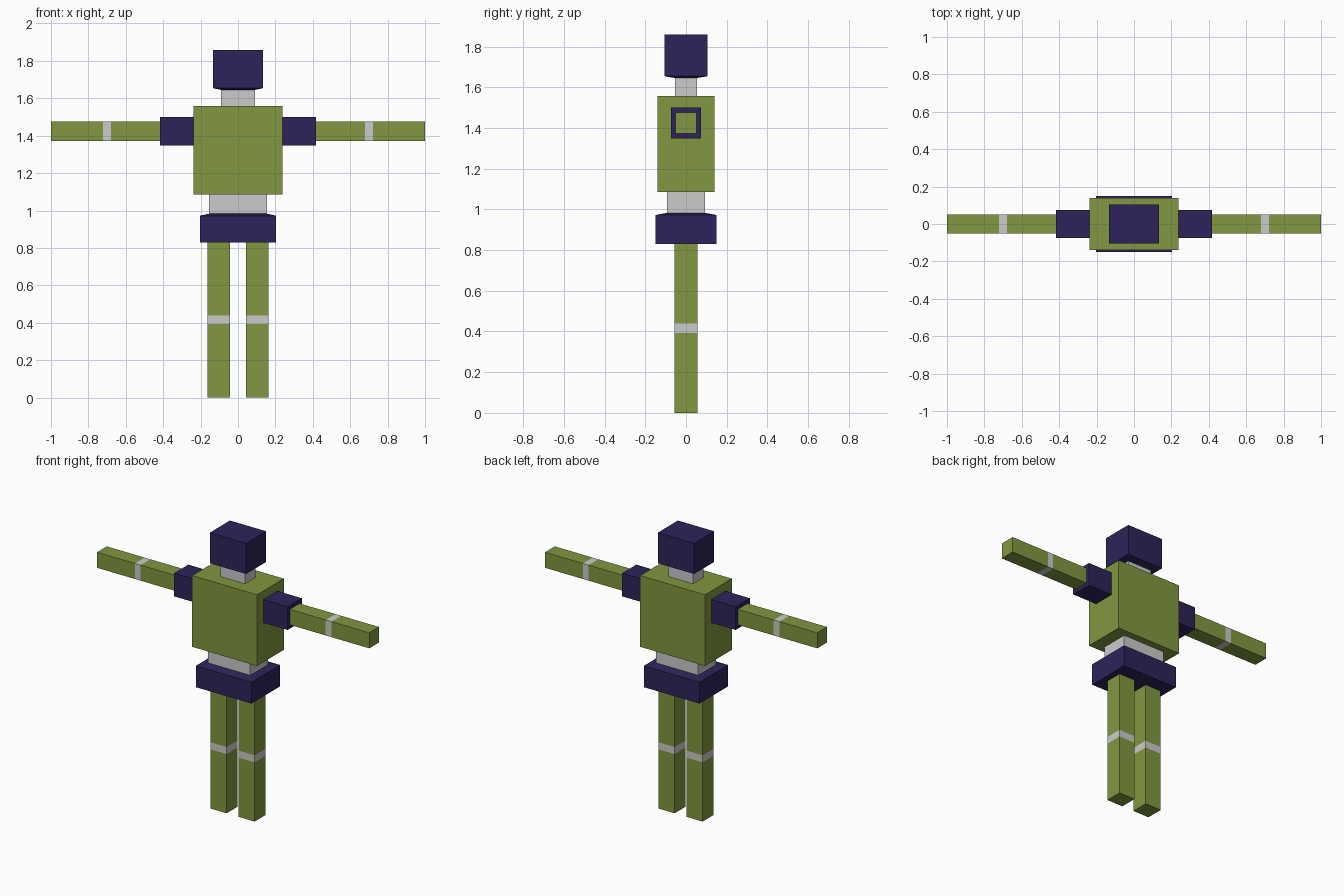
import bpy, bmesh

if "Cube" in bpy.data.objects:
    bpy.data.objects.remove(bpy.data.objects["Cube"])


def material(name, colour):
    m = bpy.data.materials.new(name)
    m.diffuse_color = (*colour, 1)
    m.use_nodes = True
    m.node_tree.nodes["Principled BSDF"].inputs["Base Color"].default_value = m.diffuse_color
    return m


GREEN = material("olive_green", (0.22, 0.31, 0.05))
NAVY = material("dark_navy", (0.026, 0.017, 0.102))


def loft(name, rings, mat=None, cx=0.0):
    """Stack rectangular rings (z, half width, half depth) into a closed block."""
    bm = bmesh.new()
    loops = [[bm.verts.new((cx + sx * hx, sy * hy, z))
              for sx, sy in ((-1, -1), (1, -1), (1, 1), (-1, 1))]
             for z, hx, hy in rings]
    for a, b in zip(loops, loops[1:]):
        for i in range(4):
            j = (i + 1) % 4
            bm.faces.new((a[i], a[j], b[j], b[i]))
    bm.faces.new(loops[0][::-1])
    bm.faces.new(loops[-1])
    me = bpy.data.meshes.new(name)
    bm.to_mesh(me)
    bm.free()
    if mat:
        me.materials.append(mat)
    ob = bpy.data.objects.new(name, me)
    bpy.context.collection.objects.link(ob)
    return ob


def box(name, x, hy, z, mat=None):
    """Box from an x range, half depth and z range."""
    cx, hx = (x[0] + x[1]) / 2, (x[1] - x[0]) / 2
    return loft(name, [(z[0], hx, hy), (z[1], hx, hy)], mat, cx)


# Head and hips, each with a shallow slope meeting the neck or waist
loft("head", [(1.645, 0.09, 0.054), (1.654, 0.133, 0.105), (1.858, 0.133, 0.105)], NAVY)
loft("hips", [(0.83, 0.204, 0.15), (0.972, 0.204, 0.15), (0.983, 0.155, 0.093)], NAVY)

# Neck, torso and waist
box("neck", (-0.09, 0.09), 0.054, (1.558, 1.645))
box("torso", (-0.238, 0.238), 0.14, (1.085, 1.558), GREEN)
box("waist", (-0.155, 0.155), 0.093, (0.983, 1.085))

# Limbs, repeated on both sides
for side, s in (("right", 1), ("left", -1)):
    def span(a, b):
        return tuple(sorted((s * a, s * b)))

    # Arm
    arm_z = (1.372, 1.475)
    box(side + "_shoulder", span(0.238, 0.417), 0.074, (1.347, 1.501), NAVY)
    box(side + "_upper_arm", span(0.417, 0.68), 0.051, arm_z, GREEN)
    box(side + "_elbow", span(0.68, 0.722), 0.051, arm_z)
    box(side + "_forearm", span(0.722, 1.0), 0.051, arm_z, GREEN)

    # Leg
    leg_x = span(0.044, 0.162)
    box(side + "_thigh", leg_x, 0.057, (0.44, 0.83), GREEN)
    box(side + "_knee", leg_x, 0.057, (0.393, 0.44))
    box(side + "_shin", leg_x, 0.057, (0.0, 0.393), GREEN)
